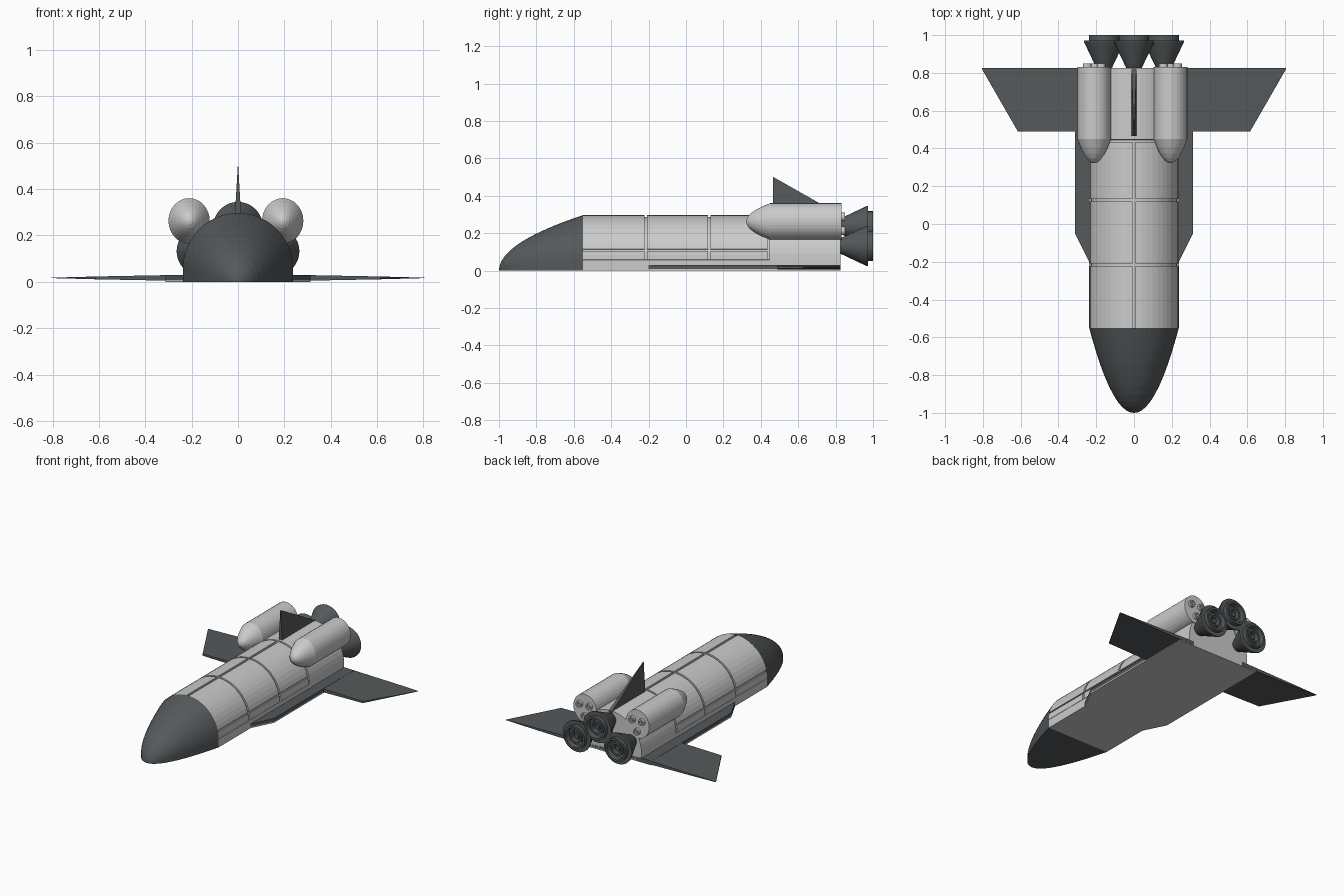
import bpy, bmesh
from math import sin, cos, pi, radians, sqrt

if "Cube" in bpy.data.objects:
    bpy.data.objects.remove(bpy.data.objects["Cube"])

dark = bpy.data.materials.new("dark_tile")
dark.diffuse_color = (0.09, 0.10, 0.105, 1)
dark.use_nodes = True
dark.node_tree.nodes["Principled BSDF"].inputs["Base Color"].default_value = dark.diffuse_color


def loft(name, sections, mat=None):
    """Bridge closed sections of equal point count and cap both ends."""
    bm = bmesh.new()
    rings = [[bm.verts.new(p) for p in s] for s in sections]
    n = len(rings[0])
    for a, b in zip(rings, rings[1:]):
        for i in range(n):
            j = (i + 1) % n
            bm.faces.new((a[i], a[j], b[j], b[i]))
    bm.faces.new(rings[0])
    bm.faces.new(rings[-1])
    bmesh.ops.recalc_face_normals(bm, faces=bm.faces)
    me = bpy.data.meshes.new(name)
    bm.to_mesh(me)
    bm.free()
    ob = bpy.data.objects.new(name, me)
    bpy.context.collection.objects.link(ob)
    if mat:
        me.materials.append(mat)
    return ob


def arc(y, a0, a1, inset=0.0, n=24):
    """Arc of the hull's round upper side, angles in degrees."""
    pts = []
    for i in range(n + 1):
        a = radians(a0 + (a1 - a0) * i / n)
        pts.append(((0.237 - inset) * cos(a), y, 0.06 + (0.237 - inset) * sin(a)))
    return pts


def hull(y, inset=0.0, s=1.0):
    pts = [(-0.237, y, 0.0), (0.237, y, 0.0), (0.237, y, 0.058)]
    pts += arc(y, 0, 180, inset) + [(-0.237, y, 0.058)]
    return [(x * s, yy, z * s) for x, yy, z in pts]


def lathe(name, cx, cz, profile, n, mat=None, stretch=1.0):
    """Turn (radius, y) pairs about an axis along y."""
    return loft(name, [[(cx + r * cos(2 * pi * i / n), y, cz + stretch * r * sin(2 * pi * i / n))
                        for i in range(n)] for r, y in profile], mat)


# Nose: hull section shrinking along a parabola
ts = [0.0001, 0.008, 0.03, 0.07, 0.13, 0.21, 0.31, 0.43, 0.57, 0.73, 0.87, 1]
loft("nose", [hull(-1 + 0.45 * (0 if t < 0.001 else t), 0, sqrt(t)) for t in ts], dark)

# Hull core, recessed under the bay panels, full size at the rear
loft("hull", [hull(-0.55, 0.01), hull(0.446, 0.01), hull(0.447), hull(0.825)])

# Bay panels separated by grooves
for y0, y1 in ((-0.55, -0.222), (-0.208, 0.118), (0.132, 0.435)):
    for a0, a1, n in ((0, 11, 2), (13.5, 88, 10), (92, 166.5, 10), (169, 180, 2)):
        loft("bay_panel", [arc(y, a0, a1, 0, n) + arc(y, a1, a0, 0.012, n) for y in (y0, y1)])

# Belly plate and dark strake above it
outline = [(0.237, -0.20), (0.312, -0.05), (0.312, 0.825)]
outline += [(-x, y) for x, y in reversed(outline)]
loft("belly_plate", [[(x, y, z) for x, y in outline] for z in (0, 0.008)])
loft("strake", [[(x, y, z) for x, y in outline] for z in (0.008, 0.03)], dark)

# Wings, thinning toward the tip
for s in (-1, 1):
    loft("wing", [[(s * x, y, 0.017 - h), (s * x, 0.826, 0.017 - h),
                   (s * x, 0.826, 0.017 + h), (s * x, y, 0.017 + h)]
                  for x, y, h in ((0.2, 0.49, 0.014), (0.615, 0.49, 0.006), (0.805, 0.82, 0.001))], dark)

# Tail fin: triangular, wedge-shaped
loft("tail_fin", [[(-0.014, 0.465, 0.27), (0.014, 0.465, 0.27), (0.014, 0.83, 0.27), (-0.014, 0.83, 0.27)],
                  [(-0.013, 0.465, 0.295), (0.013, 0.465, 0.295), (0.013, 0.83, 0.295), (-0.013, 0.83, 0.295)],
                  [(-0.001, 0.465, 0.5), (0.001, 0.465, 0.5), (0.001, 0.468, 0.5), (-0.001, 0.468, 0.5)]], dark)

# Rear pods with small thrusters
pod = [(0.089 * sqrt(t), 0.322 + 0.128 * t) for t in (0.0005, 0.03, 0.1, 0.22, 0.4, 0.65, 1)] + [(0.089, 0.832)]
jet = [(0.023, 0.82), (0.023, 0.85), (0.014, 0.85), (0.012, 0.842), (0.008, 0.842), (0.008, 0.85), (0.001, 0.85)]
for cx in (-0.211, 0.193):
    lathe("rear_pod", cx, 0.263, pod, 32, stretch=1.1)
    for dx, dz in ((-0.037, 0.025), (0.037, 0.025), (0, -0.05)):
        lathe("thruster", cx + dx, 0.263 + dz, jet, 16)

# Main engine bells with nested rims
bell = [(0.036, 0.815), (0.107, 0.965), (0.107, 0.972), (0.08, 0.972), (0.08, 1.0), (0.066, 1.0),
        (0.062, 0.965), (0.045, 0.96), (0.045, 0.985), (0.033, 0.985), (0.03, 0.955),
        (0.018, 0.955), (0.016, 0.975), (0.001, 0.975)]
for cx, cz in ((-0.158, 0.132), (0.158, 0.132), (0, 0.238)):
    lathe("engine_bell", cx, cz, bell, 32, dark)
